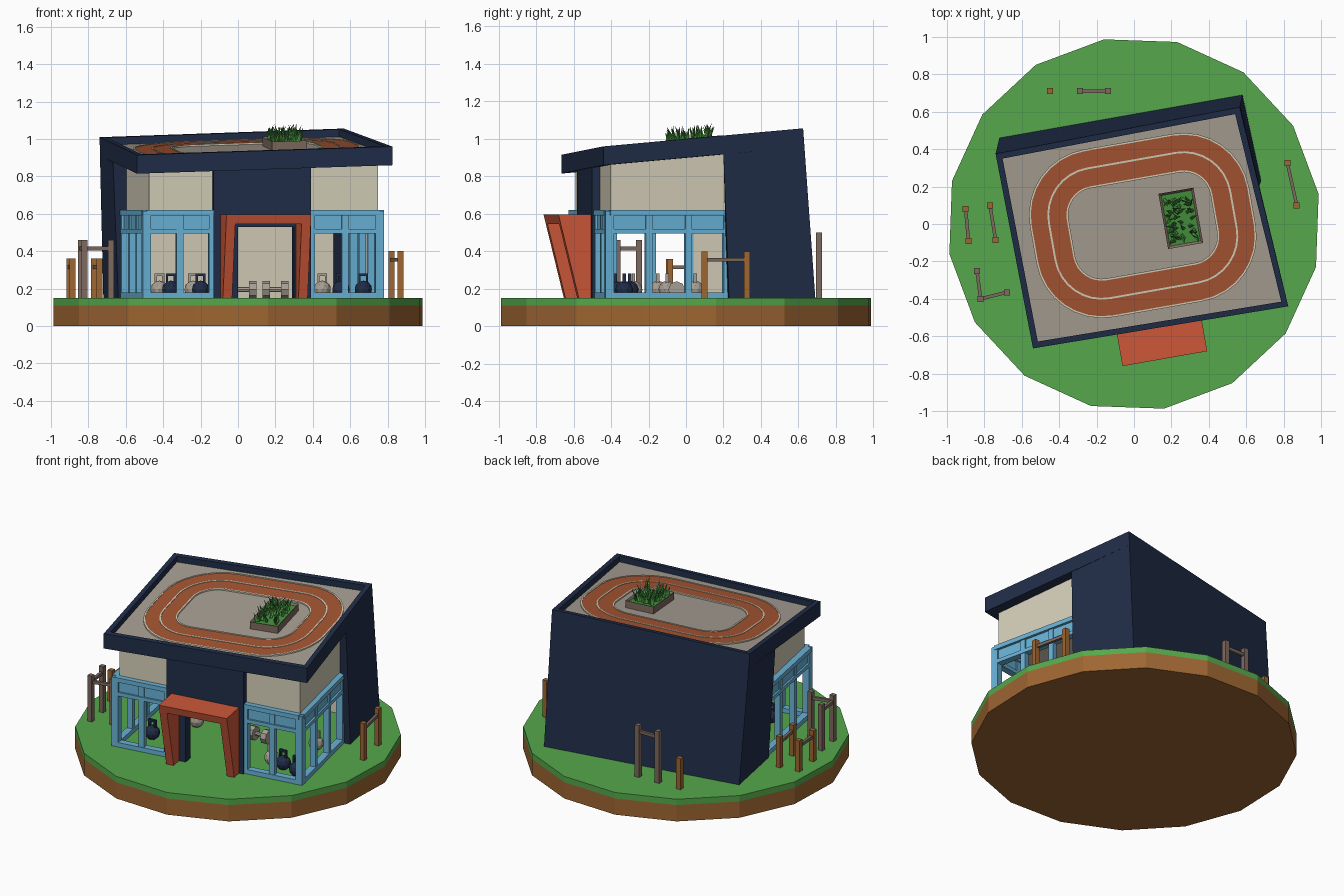
import bpy, bmesh, math, random
from mathutils import Vector, Matrix

if "Cube" in bpy.data.objects:
    bpy.data.objects.remove(bpy.data.objects["Cube"])
random.seed(4)
GROUND = 0.15


def material(name, *rgb):
    col = [(c / 255 / 12.92 if c < 11 else ((c / 255 + 0.055) / 1.055) ** 2.4) for c in rgb] + [1]
    m = bpy.data.materials.new(name)
    m.use_nodes = True
    m.diffuse_color = col
    m.node_tree.nodes["Principled BSDF"].inputs["Base Color"].default_value = col
    return m


grass = material("grass green", 86, 168, 76)
earth = material("earth brown", 158, 102, 50)
navy = material("navy wall", 32, 45, 72)
blue = material("frame blue", 105, 178, 214)
cream = material("cream", 212, 206, 184)
coral = material("porch coral", 206, 88, 57)
track = material("track rust", 165, 85, 50)
stone = material("stone grey", 166, 158, 147)
taupe = material("taupe wood", 125, 106, 95)
leaf = material("leaf green", 70, 145, 62)


def finish(name, bm, *mats):
    bmesh.ops.recalc_face_normals(bm, faces=bm.faces)
    me = bpy.data.meshes.new(name)
    bm.to_mesh(me)
    bm.free()
    ob = bpy.data.objects.new(name, me)
    for m in mats:
        me.materials.append(m)
    bpy.context.collection.objects.link(ob)
    return ob


def loft_into(bm, low, high):
    a = [bm.verts.new(p) for p in low]
    b = [bm.verts.new(p) for p in high]
    bm.faces.new(a)
    top = bm.faces.new(b)
    for i in range(len(a)):
        j = (i + 1) % len(a)
        bm.faces.new((a[i], a[j], b[j], b[i]))
    return top


def loft(name, low, high, mat):
    bm = bmesh.new()
    loft_into(bm, low, high)
    return finish(name, bm, mat)


def roof_z(x, y, drop=0):
    return 0.987 + 0.0174 * x + 0.0947 * y - drop


def on_roof(pts, drop):
    return [(x, y, roof_z(x, y, drop)) for x, y in pts]


def flat(pts, z):
    return [(x, y, z) for x, y in pts]


def slab(name, p, q, z0, z1, t, mat):
    """Upright slab of thickness t centred on the plan line p-q."""
    p, q = Vector(p), Vector(q)
    d = (q - p).normalized()
    n = Vector((-d.y, d.x)) * t / 2
    pts = [p - n, q - n, q + n, p + n]
    return loft(name, flat(pts, z0), flat(pts, z1), mat)


def post(name, p, z0, z1, t, mat, d=Vector((1, 0))):
    p = Vector(p)
    return slab(name, p - d * t / 2, p + d * t / 2, z0, z1, t, mat)


# Round island
ring = [(math.cos(a), math.sin(a)) for a in (math.radians(9.2 + 22.5 * i) for i in range(16))]
loft("island_earth", flat(ring, 0), flat(ring, 0.11), earth)
loft("island_grass", flat(ring, 0.11), flat(ring, GROUND), grass)

# Roof tray with raised rim
roof = [(-0.54, -0.665), (0.825, -0.44), (0.565, 0.625), (-0.74, 0.375)]
under = roof[:2] + [(0.567, 0.632), (-0.738, 0.384)]
bm = bmesh.new()
top = loft_into(bm, on_roof(under, 0.1), on_roof(roof, 0))
bm.normal_update()
bmesh.ops.inset_region(bm, faces=[top], thickness=0.045)
ext = bmesh.ops.extrude_face_region(bm, geom=[top])["geom"]
if top.is_valid:
    bm.faces.remove(top)
for g in ext:
    if isinstance(g, bmesh.types.BMVert):
        g.co.z -= 0.04
    if isinstance(g, bmesh.types.BMFace):
        g.material_index = 1
finish("roof_tray", bm, navy, stone)

# Dark back shell, leaning inward as it rises
low = [(0.68, 0.23), (0.58, 0.69), (-0.72, 0.46), (-0.64, 0.03)]
high = [(0.668, 0.2), under[2], under[3], (-0.668, 0.0)]
inner = [(0.61, 0.22), (0.51, 0.59), (-0.65, 0.38), (-0.585, 0.04)]
for i, name in enumerate(("right_wall", "back_wall", "left_wall")):
    loft(name, flat([low[i], low[i + 1], inner[i + 1], inner[i]], GROUND),
         on_roof([high[i], high[i + 1], inner[i + 1], inner[i]], 0.1), navy)
for i, name in ((1, "back_lining"), (2, "left_lining")):
    slab(name, inner[i], inner[i + 1], GROUND, 0.62, 0.012, cream)

# Upper storey
upper = [(-0.475, -0.59), (0.748, -0.403), (0.6, 0.25), (0.51, 0.56), (-0.67, 0.34), (-0.6, 0.06)]
loft("upper_storey", flat(upper, 0.61), on_roof(upper, 0.07), cream)

# Blue window frames
FL, FR = Vector((-0.49, -0.6)), Vector((0.755, -0.41))
LB, RB = Vector((-0.605, 0.03)), Vector((0.615, 0.22))
door_l, door_r = FL.lerp(FR, 0.285), FL.lerp(FR, 0.703)


def window(name, p, q, panes):
    slab(name + "_sill", p, q, GROUND, 0.18, 0.045, blue)
    slab(name + "_rail", p, q, 0.495, 0.52, 0.045, blue)
    slab(name + "_head", p, q, 0.59, 0.62, 0.055, blue)
    slab(name + "_transom_panel", p, q, 0.51, 0.6, 0.02, blue)
    d = (q - p).normalized()
    for i in range(panes + 1):
        end = i in (0, panes)
        post(f"{name}_mullion_{i}", p.lerp(q, i / panes), GROUND, 0.615, 0.045 if end else 0.036, blue, d)


window("front_left_window", FL, door_l, 2)
window("front_right_window", door_r, FR, 2)
window("right_window", FR, RB, 3)
window("left_window", LB, FL, 3)

# Dark entrance wall
gap_l, gap_r = FL.lerp(FR, 0.39), FL.lerp(FR, 0.63)
slab("left_jamb", door_l, gap_l, GROUND, 0.86, 0.07, navy)
slab("right_jamb", gap_r, door_r, GROUND, 0.86, 0.07, navy)
slab("door_header", gap_l, gap_r, 0.53, 0.86, 0.07, navy)

# Leaning porch
porch = Matrix.Translation((0.165, -0.72, 0)) @ Matrix.Rotation(math.radians(10), 4, "Z")


def porch_block(name, u0, u1, z0, z1):
    def level(z):
        v = 0.11 * (0.595 - z) / 0.445
        return [porch @ Vector(c) for c in ((u0, v, z), (u1, v, z), (u1, 0.22, z), (u0, 0.22, z))]
    loft(name, level(z0), level(z1), coral)


porch_block("porch_left_leg", -0.23, -0.18, GROUND, 0.55)
porch_block("porch_right_leg", 0.18, 0.23, GROUND, 0.55)
porch_block("porch_lintel", -0.23, 0.23, 0.545, 0.595)

# Running track on the roof
turn = Matrix.Translation((0.047, -0.008, 0)) @ Matrix.Rotation(math.radians(10), 4, "Z")


def loop(r, drop):
    pts = []
    for k in range(4):
        cx, cy = (0.24 if k in (0, 3) else -0.24), (0.1 if k < 2 else -0.1)
        for s in range(9):
            a = math.radians(90 * k + 11.25 * s)
            pts.append(turn @ Vector((cx + r * math.cos(a), cy + r * math.sin(a), 0)))
    return on_roof([(p.x, p.y) for p in pts], drop)


def band(name, r0, r1, drop, mat):
    bm = bmesh.new()
    rings = [[bm.verts.new(p) for p in loop(r, d)]
             for r, d in ((r0, 0.04), (r0, drop), (r1, drop), (r1, 0.04))]
    n = len(rings[0])
    for a, b in zip(rings, rings[1:]):
        for i in range(n):
            bm.faces.new((a[i], a[(i + 1) % n], b[(i + 1) % n], b[i]))
    finish(name, bm, mat)


band("running_track", 0.15, 0.35, 0.034, track)
for i, r in enumerate((0.15, 0.252, 0.35)):
    band(f"lane_line_{i}", r - 0.005, r + 0.005, 0.031, cream)

# Roof planter with spiky grass
box = Matrix.Translation((0.25, 0.03, 0)) @ Matrix.Rotation(math.radians(10), 4, "Z")


def plan(w, d):
    return [(box @ Vector((sx * w, sy * d, 0))).to_2d() for sx, sy in ((-1, -1), (1, -1), (1, 1), (-1, 1))]


bm = bmesh.new()
top = loft_into(bm, on_roof(plan(0.095, 0.15), 0.04), on_roof(plan(0.095, 0.15), -0.008))
bm.normal_update()
bmesh.ops.inset_region(bm, faces=[top], thickness=0.018, depth=-0.012)
top.material_index = 1
finish("planter", bm, taupe, leaf)
bm = bmesh.new()
for i in range(60):
    p = box @ Vector((random.uniform(-0.07, 0.07), random.uniform(-0.125, 0.125), 0))
    h = random.uniform(0.05, 0.09)
    tilt = Matrix.Rotation(random.uniform(-0.5, 0.5), 4, "X") @ Matrix.Rotation(random.uniform(-0.5, 0.5), 4, "Y")
    place = Matrix.Translation((p.x, p.y, roof_z(p.x, p.y))) @ tilt @ Matrix.Translation((0, 0, h / 2))
    bmesh.ops.create_cone(bm, segments=4, radius1=0.011, radius2=0, depth=h, matrix=place)
finish("planter_grass", bm, leaf)

# Outdoor exercise bars: plan points, top height, post colour
bars = [
    ("outer_left_bar", [(-0.90, 0.08), (-0.885, -0.09)], 0.36, earth),
    ("inner_left_bar", [(-0.77, 0.10), (-0.74, -0.085)], 0.36, earth),
    ("corner_bar", [(-0.84, -0.25), (-0.82, -0.40), (-0.68, -0.365)], 0.46, taupe),
    ("back_bar", [(-0.29, 0.71), (-0.14, 0.71)], 0.5, taupe),
    ("back_stub", [(-0.45, 0.71)], 0.36, earth),
    ("right_bar", [(0.82, 0.325), (0.87, 0.10)], 0.4, earth),
]
for name, pts, h, mat in bars:
    for i, p in enumerate(pts):
        post(f"{name}_post_{i}", p, GROUND, h, 0.032, mat)
    for i, (p, q) in enumerate(zip(pts, pts[1:])):
        slab(f"{name}_rail_{i}", p, q, h - 0.055, h - 0.035, 0.018, taupe)

# Kettlebells and dumbbells inside
def weight(name, x, y, mat):
    bm = bmesh.new()
    bmesh.ops.create_icosphere(bm, subdivisions=2, radius=0.048, matrix=Matrix.Translation((x, y, 0.195)))
    for s in (-1, 1):
        bmesh.ops.create_cube(bm, size=1, matrix=Matrix.Translation((x + s * 0.02, y, 0.255)) @ Matrix.Diagonal((0.012, 0.018, 0.05, 1)))
    bmesh.ops.create_cube(bm, size=1, matrix=Matrix.Translation((x, y, 0.275)) @ Matrix.Diagonal((0.052, 0.018, 0.014, 1)))
    finish(name, bm, mat)


for i, (x, y) in enumerate(((-0.36, -0.40), (-0.20, -0.38), (0.55, -0.30), (0.67, -0.33))):
    weight(f"dark_kettlebell_{i}", x, y, navy)
for i, (x, y) in enumerate(((-0.42, -0.15), (-0.24, -0.10), (0.45, -0.28), (0.55, 0.05))):
    weight(f"pale_kettlebell_{i}", x, y, stone)
for i, x in enumerate((0.03, 0.2)):
    bm = bmesh.new()
    for off, r, d in ((-0.05, 0.045, 0.04), (0.05, 0.045, 0.04), (0, 0.014, 0.14)):
        m = Matrix.Translation((x + off, -0.05, 0.195)) @ Matrix.Rotation(math.pi / 2, 4, "Y")
        bmesh.ops.create_cone(bm, cap_ends=True, segments=8, radius1=r, radius2=r, depth=d, matrix=m)
    finish(f"dumbbell_{i}", bm, stone)
